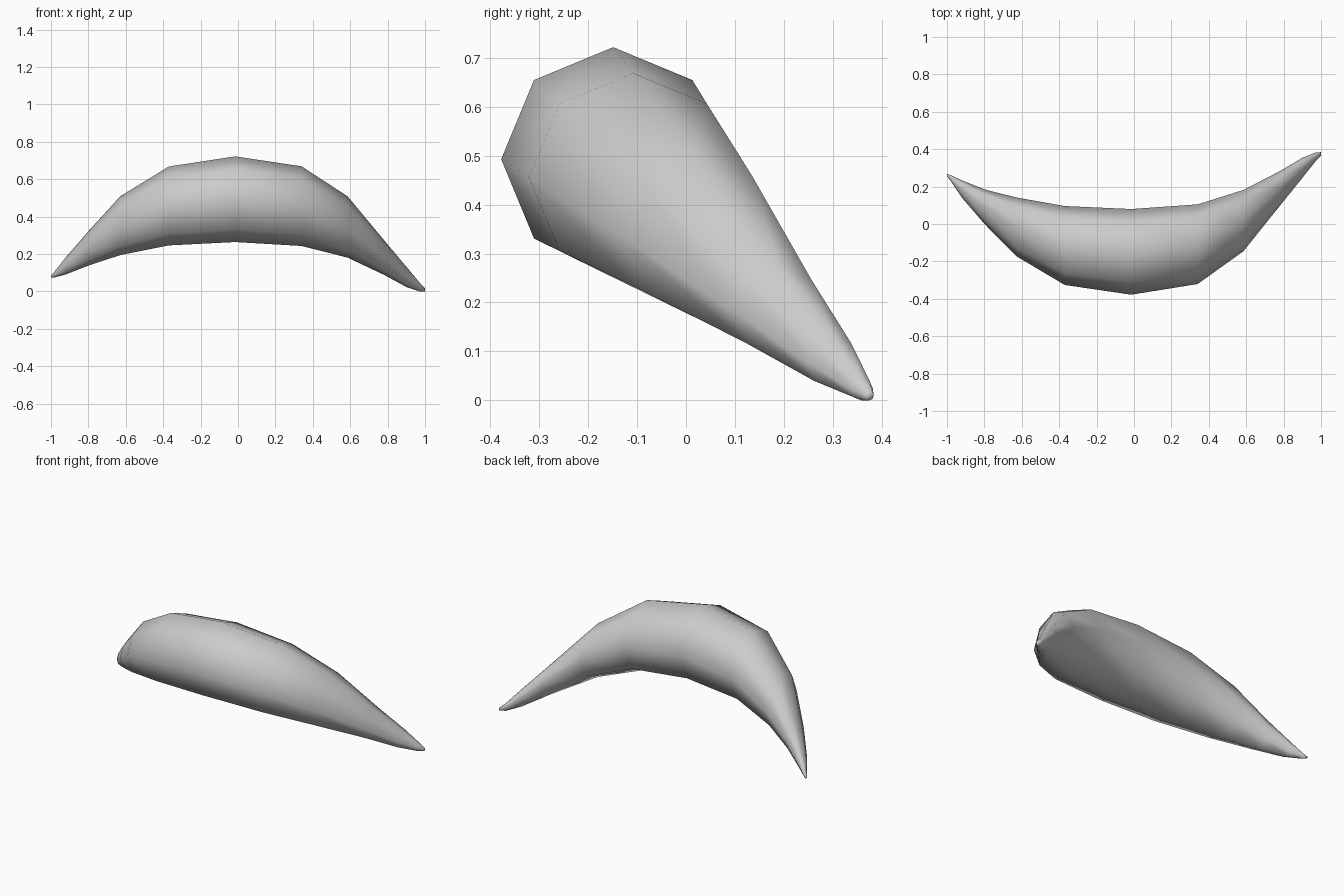
import bpy, bmesh, math

if "Cube" in bpy.data.objects:
    bpy.data.objects.remove(bpy.data.objects["Cube"])

# Curved horn: octagonal rings along an arched path (x, y, z, radius)
STATIONS = [
    (-1.00, 0.262, 0.081, 0.006),
    (-0.98, 0.245, 0.091, 0.016),
    (-0.92, 0.187, 0.137, 0.046),
    (-0.80, 0.093, 0.230, 0.092),
    (-0.63, -0.015, 0.351, 0.157),
    (-0.37, -0.115, 0.457, 0.211),
    (-0.015, -0.149, 0.493, 0.229),
    (0.34, -0.108, 0.456, 0.213),
    (0.585, 0.018, 0.345, 0.164),
    (0.78, 0.190, 0.182, 0.093),
    (0.90, 0.300, 0.078, 0.054),
    (0.97, 0.358, 0.024, 0.024),
    (1.00, 0.375, 0.009, 0.009),
]
SIDES = 8

bm = bmesh.new()
rings = []
for x, y, z, r in STATIONS:
    rings.append([bm.verts.new((x, y + r * math.cos(a), z + r * math.sin(a)))
                  for a in (2 * math.pi * i / SIDES for i in range(SIDES))])

# Skin between neighbouring rings, then close the tips
for a, b in zip(rings, rings[1:]):
    for i in range(SIDES):
        j = (i + 1) % SIDES
        bm.faces.new((a[i], a[j], b[j], b[i]))
bm.faces.new(rings[0])
bm.faces.new(rings[-1])
bmesh.ops.recalc_face_normals(bm, faces=bm.faces)
for f in bm.faces:
    f.smooth = True

mesh = bpy.data.meshes.new("curved_horn")
bm.to_mesh(mesh)
bm.free()
horn = bpy.data.objects.new("curved_horn", mesh)
bpy.context.collection.objects.link(horn)
